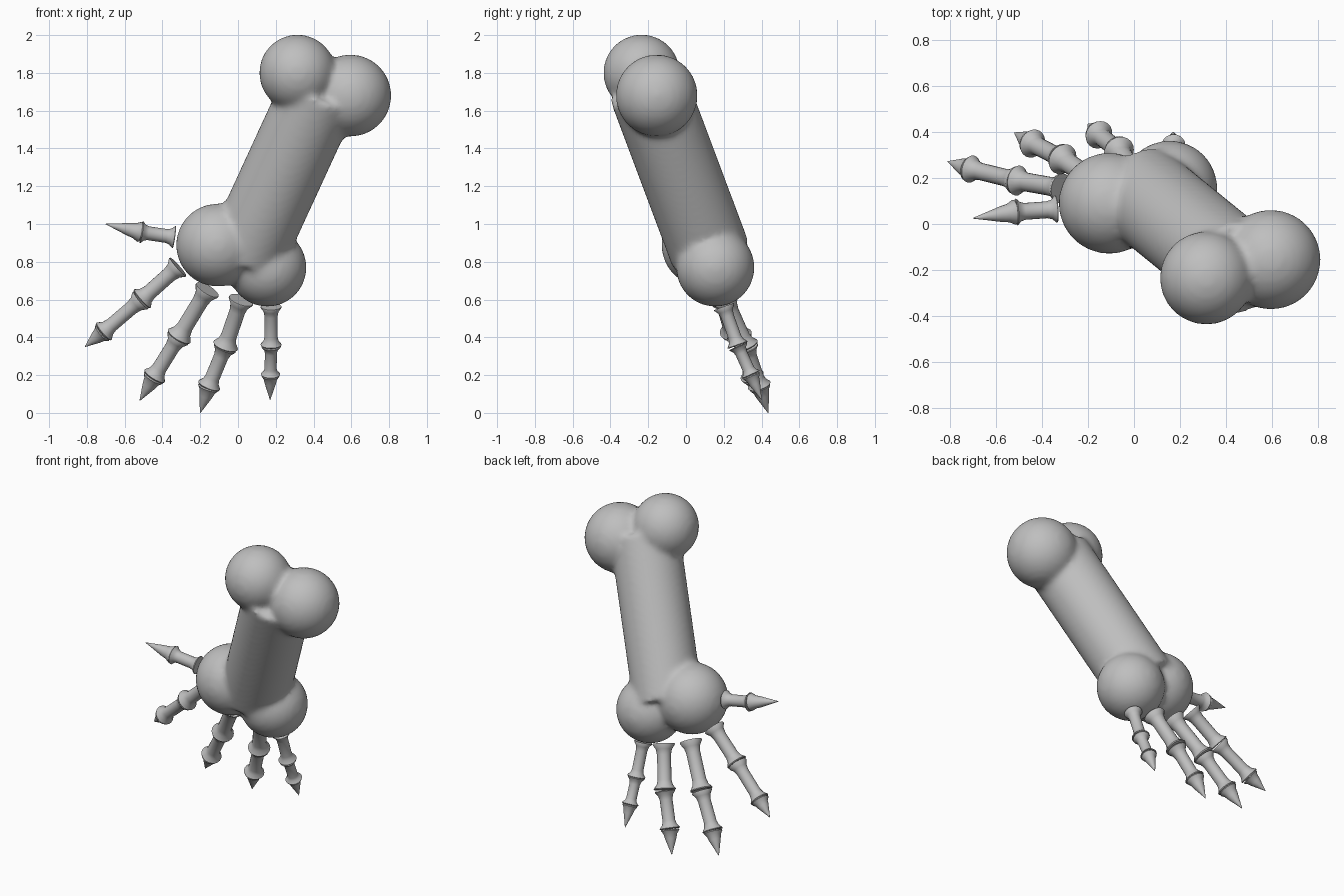
import bpy, bmesh, math
from mathutils import Vector

cube = bpy.data.objects.get("Cube")
if cube:
    bpy.data.objects.remove(cube, do_unlink=True)

bone = bpy.data.materials.new("bone grey")
bone.use_nodes = True
GREY = (0.52, 0.52, 0.52, 1)
bone.diffuse_color = GREY
bone.node_tree.nodes["Principled BSDF"].inputs["Base Color"].default_value = GREY


def new_object(name, bm):
    mesh = bpy.data.meshes.new(name)
    bm.to_mesh(mesh)
    bm.free()
    mesh.materials.append(bone)
    ob = bpy.data.objects.new(name, mesh)
    bpy.context.collection.objects.link(ob)
    return ob


def smooth(ob, degrees):
    bpy.ops.object.select_all(action='DESELECT')
    ob.select_set(True)
    bpy.context.view_layer.objects.active = ob
    bpy.ops.object.shade_smooth_by_angle(angle=math.radians(degrees))


def lathe(bm, start, end, profile, sides=20):
    """Revolve (radius, fraction) pairs around the line start-end."""
    start, end = Vector(start), Vector(end)
    turn = (end - start).to_track_quat('Z', 'Y')
    rings = []
    for radius, t in profile:
        centre = start.lerp(end, t)
        rings.append([bm.verts.new(centre + turn @ Vector((
            radius * math.cos(math.tau * i / sides),
            radius * math.sin(math.tau * i / sides), 0))) for i in range(sides)])
    for a, b in zip(rings, rings[1:]):
        for i in range(sides):
            j = (i + 1) % sides
            bm.faces.new((a[i], a[j], b[j], b[i]))
    bm.faces.new(rings[0][::-1])
    bm.faces.new(rings[-1])


# Long bone: shaft with two knobs at each end, fused into one skin
bm = bmesh.new()
lathe(bm, (0.445, -0.20, 1.72), (0.04, 0.13, 0.84), [(0.212, 0), (0.212, 1)], 48)
knobs = [((0.315, -0.235, 1.80), 0.203), ((0.595, -0.155, 1.68), 0.217),
         ((-0.108, 0.09, 0.888), 0.22), ((0.155, 0.155, 0.77), 0.208)]
for centre, radius in knobs:
    made = bmesh.ops.create_uvsphere(bm, u_segments=40, v_segments=24, radius=radius)
    bmesh.ops.translate(bm, verts=made["verts"], vec=centre)
arm = new_object("long_bone", bm)
remesh = arm.modifiers.new("fuse", 'REMESH')
remesh.mode = 'VOXEL'
remesh.voxel_size = 0.018
remesh.use_smooth_shade = True
soften = arm.modifiers.new("soften", 'SMOOTH')
soften.factor = 0.5
soften.iterations = 8

# Finger bones: spool-shaped segments ending in a pointed claw
SPOOL = [(0.98, 0.01), (1, 0.03), (0.72, 0.13), (0.62, 0.25),
         (0.62, 0.78), (0.72, 0.88), (1, 0.97), (0.95, 0.99)]
CLAW = [(0.95, 0.0), (1, 0.04), (0.74, 0.18), (0.62, 0.36), (0.34, 0.66), (0.03, 1)]
fingers = {
    "thumb": (0.059, [(-0.335, 0.065, 0.93), (-0.515, 0.052, 0.957),
                      (-0.70, 0.025, 1.0)]),
    "index_finger": (0.066, [(-0.315, 0.155, 0.775), (-0.512, 0.19, 0.60),
                             (-0.715, 0.24, 0.427), (-0.81, 0.272, 0.35)]),
    "middle_finger": (0.069, [(-0.16, 0.18, 0.655), (-0.315, 0.285, 0.40),
                              (-0.445, 0.352, 0.19), (-0.52, 0.397, 0.065)]),
    "ring_finger": (0.068, [(0.018, 0.21, 0.60), (-0.068, 0.32, 0.35),
                            (-0.155, 0.39, 0.14), (-0.20, 0.435, 0.0)]),
    "little_finger": (0.056, [(0.175, 0.2, 0.565), (0.175, 0.275, 0.355),
                              (0.172, 0.345, 0.20), (0.17, 0.40, 0.07)]),
}
for name, (radius, joints) in fingers.items():
    for k, (a, b) in enumerate(zip(joints, joints[1:])):
        tip = k == len(joints) - 2
        size = radius * (1 - 0.08 * k)
        bm = bmesh.new()
        lathe(bm, a, b, [(r * size, t) for r, t in (CLAW if tip else SPOOL)])
        part = "claw" if tip else "bone_" + str(k + 1)
        smooth(new_object(name + "_" + part, bm), 50)
